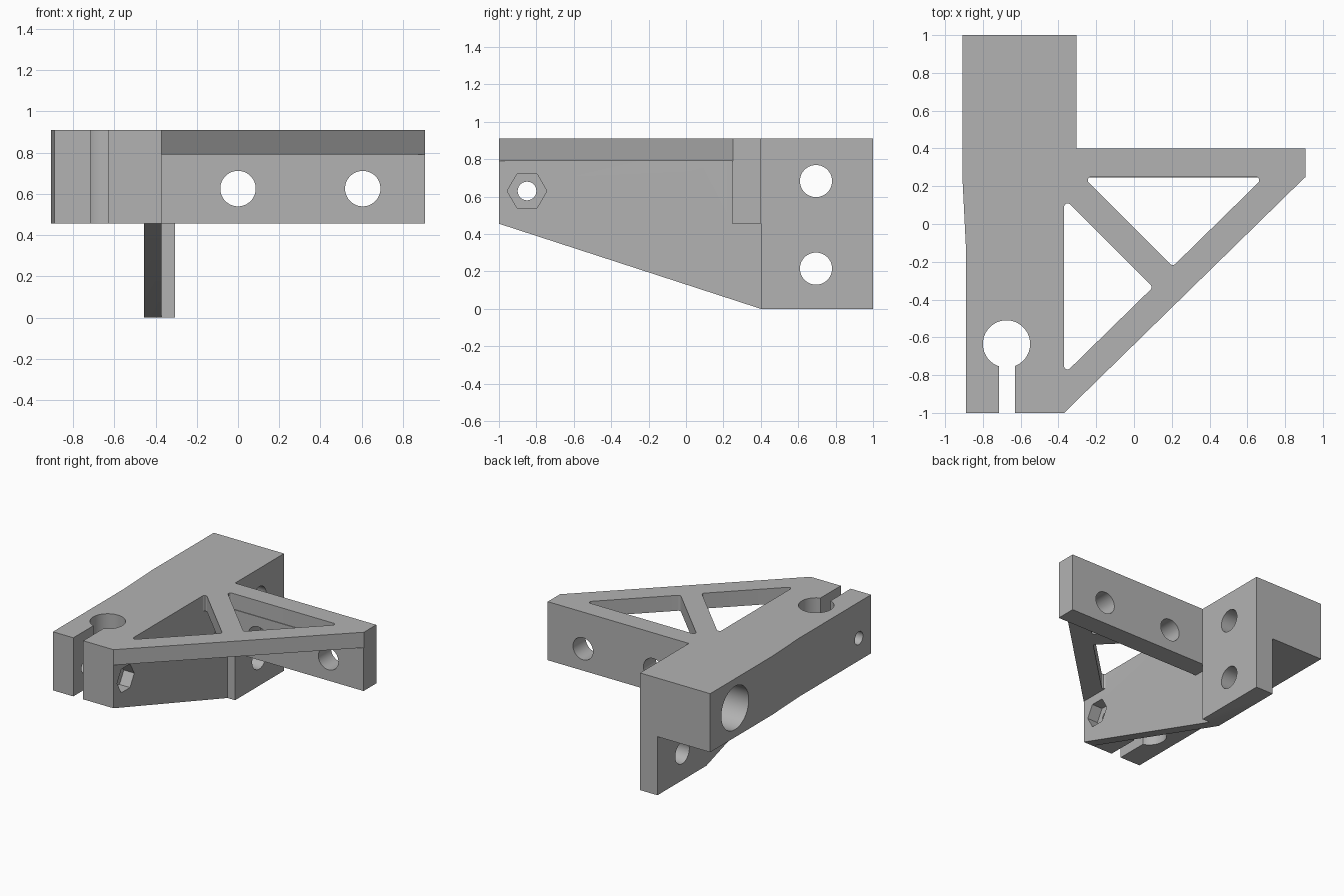
import bpy, bmesh, math
from mathutils import Vector

cube = bpy.data.objects.get("Cube")
if cube:
    bpy.data.objects.remove(cube, do_unlink=True)

grey = bpy.data.materials.new("plain_grey")
grey.use_nodes = True
COLOUR = (0.45, 0.45, 0.45, 1)
grey.diffuse_color = COLOUR
grey.node_tree.nodes["Principled BSDF"].inputs["Base Color"].default_value = COLOUR


def prism(name, points, axis, low, high):
    """Extrude a 2D outline along an axis."""
    def place(p, t):
        a, b = p
        return {"x": (t, a, b), "y": (a, t, b), "z": (a, b, t)}[axis]
    bm = bmesh.new()
    base = bm.faces.new([bm.verts.new(place(p, low)) for p in points])
    moved = bmesh.ops.extrude_face_region(bm, geom=[base], use_keep_orig=True)
    shift = Vector(place((0, 0), high - low))
    bmesh.ops.translate(bm, vec=shift,
                        verts=[g for g in moved["geom"] if isinstance(g, bmesh.types.BMVert)])
    bmesh.ops.recalc_face_normals(bm, faces=bm.faces)
    mesh = bpy.data.meshes.new(name)
    bm.to_mesh(mesh)
    bm.free()
    mesh.materials.append(grey)
    obj = bpy.data.objects.new(name, mesh)
    bpy.context.collection.objects.link(obj)
    return obj


def circle(a, b, radius, sides=48):
    return [(a + radius * math.cos(math.tau * i / sides),
             b + radius * math.sin(math.tau * i / sides)) for i in range(sides)]


def rect(a0, a1, b0, b1):
    return [(a0, b0), (a1, b0), (a1, b1), (a0, b1)]


def rounded(corners, radius, steps=6):
    """Fillet every corner of a convex outline."""
    result = []
    for i, corner in enumerate(corners):
        c = Vector(corner)
        u = (Vector(corners[i - 1]) - c).normalized()
        v = (Vector(corners[(i + 1) % len(corners)]) - c).normalized()
        half = u.angle(v) / 2
        centre = c + (u + v).normalized() * radius / math.sin(half)
        reach = radius / math.tan(half)
        start, end = c + u * reach - centre, c + v * reach - centre
        for k in range(steps + 1):
            d = start.lerp(end, k / steps).normalized() * radius
            result.append(tuple(centre + d))
    return result


def combine(target, other, operation):
    mod = target.modifiers.new(operation.lower(), "BOOLEAN")
    mod.operation = operation
    mod.solver = "EXACT"
    mod.object = other
    bpy.context.view_layer.objects.active = target
    bpy.ops.object.modifier_apply(modifier=mod.name)
    bpy.data.objects.remove(other, do_unlink=True)


TOP, PLATE, BOTTOM = 0.91, 0.79, 0.455
INNER, OUTER, BACK = -0.37, -0.305, 0.4
left_edge = [(-0.908, 1), (-0.908, 0.24), (-0.89, -0.12), (-0.89, -1)]

# Top plate: beam outline joined to the triangular web
bracket = prism("clamp_bracket", left_edge + [
    (INNER, -1), (0.908, 0.25), (0.908, BACK), (OUTER, BACK), (OUTER, 1)], "z", PLATE, TOP)

# Lower body: beam and back bar
body = prism("beam_and_bar", left_edge + [
    (INNER, -1), (INNER, 0.245), (0.908, 0.245), (0.908, BACK),
    (OUTER, BACK), (OUTER, 1)], "z", BOTTOM, PLATE)
combine(bracket, body, "UNION")

# Hanging flange and the tapered rib in front of it
flange = prism("flange", rect(BACK, 1, 0, BOTTOM), "x", -0.455, OUTER)
rib = prism("rib", [(-1, BOTTOM), (BACK, 0), (BACK, BOTTOM)], "x", -0.455, INNER)
combine(flange, rib, "UNION")
combine(bracket, flange, "UNION")

cutters = [
    # Rounded triangular windows in the web
    prism("front_window", rounded([(INNER, 0.135), (INNER, -0.795), (0.1, -0.335)], 0.018),
          "z", PLATE - 0.1, 1),
    prism("back_window", rounded([(-0.27, 0.25), (0.205, -0.225), (0.69, 0.25)], 0.018),
          "z", PLATE - 0.0005, 1),
    # Rod clamp bore and slot
    prism("clamp_bore", circle(-0.675, -0.635, 0.125, 64), "z", 0.3, 1),
    prism("clamp_slot", rect(-0.715, -0.63, -1.1, -0.635), "z", 0.3, 1),
    # Clamp screw hole and nut pocket
    prism("screw_hole", circle(-0.85, 0.63, 0.05, 32), "x", -1, 0),
    prism("nut_pocket", circle(-0.85, 0.63, 0.106, 6), "x", INNER - 0.09, 0),
    # Recess for the screw head in the outer side of the beam
    prism("head_recess", circle(0.695, 0.683, 0.168, 64), "x", -1, -0.455),
]
for z in (0.215, 0.683):
    cutters.append(prism("flange_hole", circle(0.695, z, 0.086), "x", -0.6, 0))
for x in (0, 0.605):
    cutters.append(prism("bar_hole", circle(x, 0.625, 0.086), "y", 0.1, 0.6))
for cutter in cutters:
    combine(bracket, cutter, "DIFFERENCE")

# Smooth the round walls, keep machined edges crisp
bpy.ops.object.select_all(action="DESELECT")
bracket.select_set(True)
bpy.context.view_layer.objects.active = bracket
bpy.ops.object.shade_smooth_by_angle(angle=math.radians(20))
